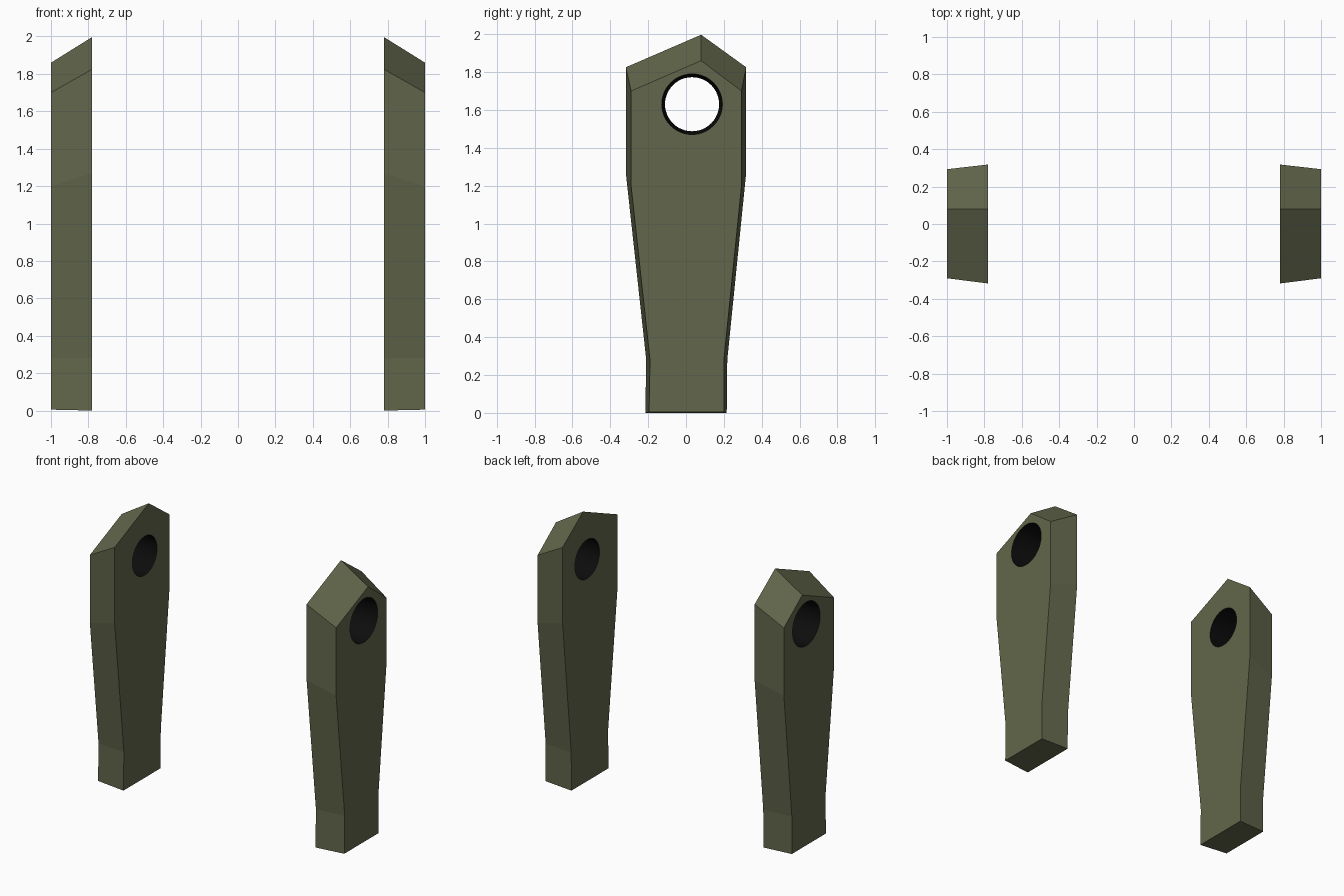
import bpy, bmesh, math
from mathutils import Matrix

if "Cube" in bpy.data.objects:
    bpy.data.objects.remove(bpy.data.objects["Cube"])


def material(name, rgb):
    m = bpy.data.materials.new(name)
    m.diffuse_color = (*rgb, 1)
    m.use_nodes = True
    m.node_tree.nodes["Principled BSDF"].inputs["Base Color"].default_value = m.diffuse_color
    return m


olive = material("olive_green", (0.122, 0.134, 0.070))
black = material("black", (0.004, 0.004, 0.004))


def add_object(name, bm):
    bmesh.ops.recalc_face_normals(bm, faces=bm.faces)
    mesh = bpy.data.meshes.new(name)
    bm.to_mesh(mesh)
    bm.free()
    mesh.materials.append(olive)
    mesh.materials.append(black)
    ob = bpy.data.objects.new(name, mesh)
    bpy.context.collection.objects.link(ob)
    return ob


# Plate outlines (y, z): larger inner face, smaller bevelled outer face
inner = [(-0.215, 0), (0.215, 0), (0.218, 0.28), (0.318, 1.27), (0.318, 1.825),
         (0.08, 1.997), (-0.318, 1.825), (-0.318, 1.27), (-0.21, 0.28)]
outer = [(-0.195, 0.005), (0.20, 0.005), (0.20, 0.28), (0.293, 1.20), (0.293, 1.70),
         (0.08, 1.86), (-0.29, 1.70), (-0.29, 1.20), (-0.19, 0.28)]

bm = bmesh.new()
a = [bm.verts.new((0.78, y, z)) for y, z in inner]
b = [bm.verts.new((1.0, y, z)) for y, z in outer]
bm.faces.new(a)
bm.faces.new(b)
for i in range(len(a)):
    j = (i + 1) % len(a)
    bm.faces.new((a[i], a[j], b[j], b[i]))
plates = add_object("side_plates", bm)

# Tapered bore cutter, wider at the outer face
bm = bmesh.new()
bmesh.ops.create_cone(bm, cap_ends=True, segments=48, radius1=0.135, radius2=0.168, depth=0.42,
                      matrix=Matrix.Translation((0.89, 0.032, 1.63))
                      @ Matrix.Rotation(math.pi / 2, 4, 'Y'))
for f in bm.faces:
    f.material_index = 1
cutter = add_object("bore_cutter", bm)
cutter.hide_render = True
cutter.hide_viewport = True

# Cut the bore, then mirror to the other side
cut = plates.modifiers.new("bore", 'BOOLEAN')
cut.operation = 'DIFFERENCE'
cut.solver = 'EXACT'
cut.object = cutter
mirror = plates.modifiers.new("mirror", 'MIRROR')
mirror.use_axis = (True, False, False)
